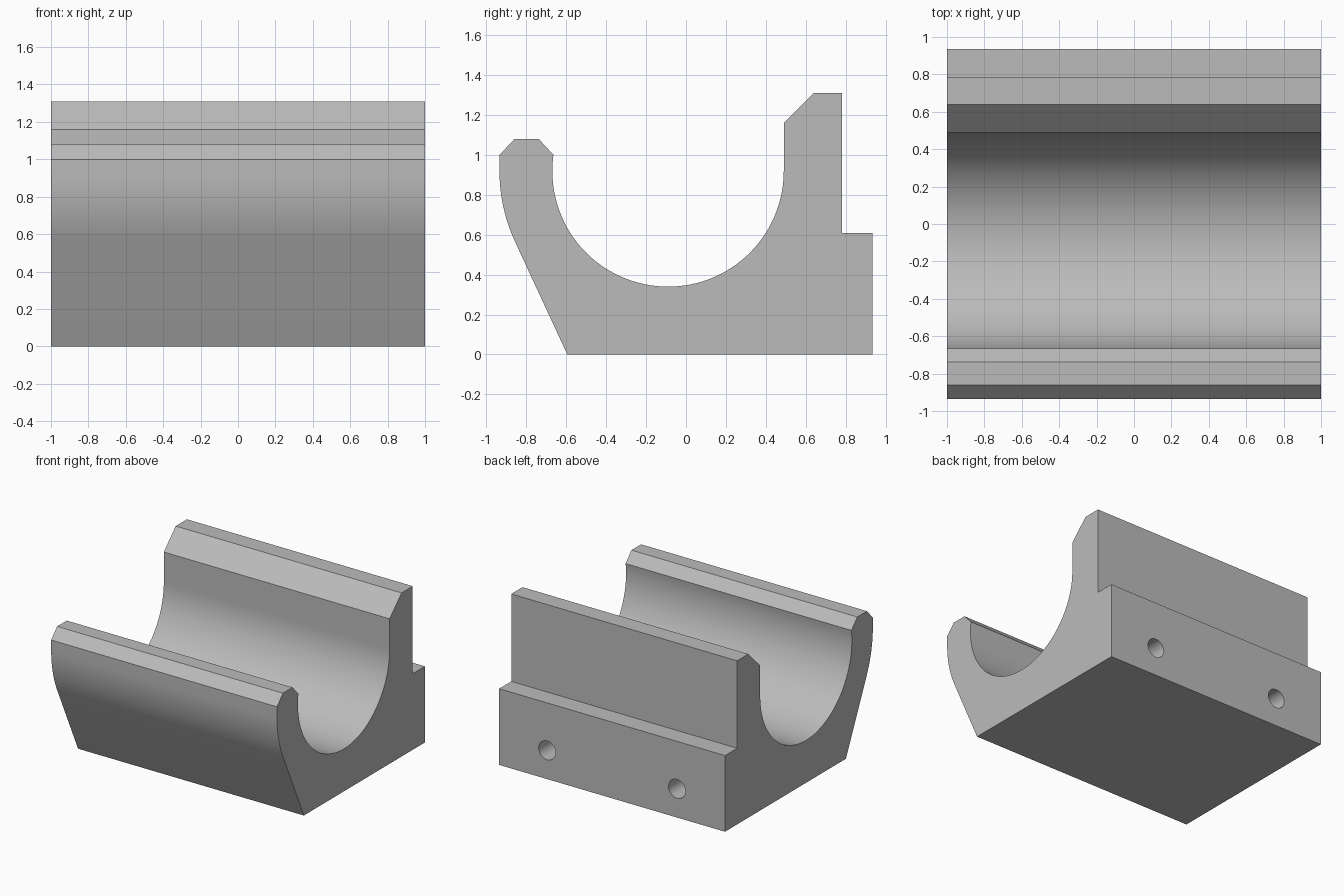
import bpy, bmesh, math
from math import radians

cube = bpy.data.objects.get("Cube")
if cube:
    bpy.data.objects.remove(cube, do_unlink=True)

grey = bpy.data.materials.new("plain grey")
grey.use_nodes = True
colour = (0.5, 0.5, 0.5, 1)
grey.diffuse_color = colour
grey.node_tree.nodes["Principled BSDF"].inputs["Base Color"].default_value = colour

CY, CZ = -0.09, 0.92              # shared centre of the bore and outer curve
BORE, OUTER = 0.58, 0.845


def arc(radius, start, end, steps):
    angles = [radians(start + (end - start) * i / steps) for i in range(steps + 1)]
    return [(CY + radius * math.cos(a), CZ + radius * math.sin(a)) for a in angles]


# Side profile (y, z): base, back step, tall wall, bore, front lip, outer curve
profile = [(-0.595, 0), (0.935, 0), (0.935, 0.61), (0.782, 0.61),
           (0.782, 1.31), (0.64, 1.31), (0.49, 1.16)]
profile += arc(BORE, 0, -188, 80)
profile += [(-0.738, 1.08), (-0.86, 1.08), (-0.935, 1.0)]
profile += arc(OUTER, 180, 204.5, 12)

# Extrude the profile along x
bm = bmesh.new()
end_cap = bm.faces.new([bm.verts.new((-1, y, z)) for y, z in profile])
side = bmesh.ops.extrude_face_region(bm, geom=[end_cap])["geom"]
bmesh.ops.translate(bm, vec=(2, 0, 0),
                    verts=[v for v in side if isinstance(v, bmesh.types.BMVert)])
bmesh.ops.recalc_face_normals(bm, faces=bm.faces)
mesh = bpy.data.meshes.new("cradle_block")
bm.to_mesh(mesh)
bm.free()
block = bpy.data.objects.new("cradle_block", mesh)
bpy.context.collection.objects.link(block)
mesh.materials.append(grey)

# Two blind mounting holes in the back face
DEPTH = 0.75
for x in (-0.575, 0.575):
    bpy.ops.mesh.primitive_cylinder_add(vertices=40, radius=0.075, depth=DEPTH + 0.1,
                                        location=(x, 0.985 - DEPTH / 2, 0.23),
                                        rotation=(radians(90), 0, 0))
    cutter = bpy.context.object
    cutter.name = "hole_cutter"
    cutter.hide_render = True
    cutter.data.materials.append(grey)
    cut = block.modifiers.new("mounting_hole", 'BOOLEAN')
    cut.operation = 'DIFFERENCE'
    cut.solver = 'EXACT'
    cut.object = cutter
    bpy.ops.object.select_all(action='DESELECT')
    block.select_set(True)
    bpy.context.view_layer.objects.active = block
    bpy.ops.object.modifier_apply(modifier=cut.name)
    bpy.data.objects.remove(cutter, do_unlink=True)

bpy.ops.object.shade_smooth_by_angle(angle=radians(20))
